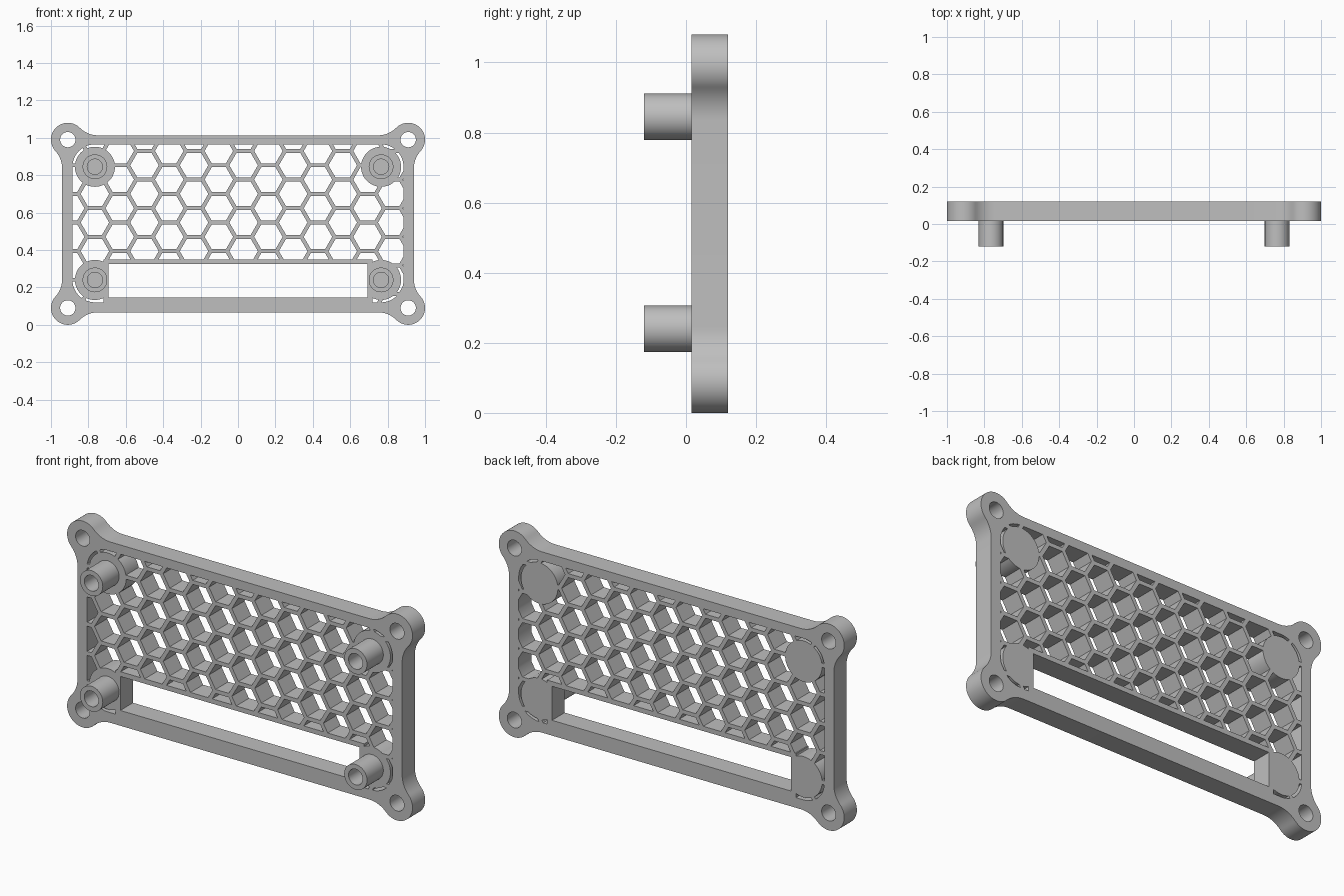
import bpy
import bmesh
from math import pi, cos, sin, atan2, sqrt, radians

if "Cube" in bpy.data.objects:
    bpy.data.objects.remove(bpy.data.objects["Cube"])

grey = bpy.data.materials.new("plain grey")
grey.use_nodes = True
grey.diffuse_color = (0.52, 0.52, 0.52, 1)
grey.node_tree.nodes["Principled BSDF"].inputs["Base Color"].default_value = grey.diffuse_color

MID = 0.54                      # height of the plate's centre
FRONT, BACK = 0.015, 0.12       # plate depth
POST_X, POST_Z = 0.765, (0.24, 0.845)


def arc(cx, cz, r, a0, a1, n):
    return [(cx + r * cos(a0 + (a1 - a0) * i / n),
             cz + r * sin(a0 + (a1 - a0) * i / n)) for i in range(n + 1)]


def circle(cx, cz, r, n=48, turn=0):
    return arc(cx, cz, r, turn, turn + 2 * pi, n)[:-1]


def box(x, z0, z1):
    return [(-x, z0), (x, z0), (x, z1), (-x, z1)]


def prisms(name, outlines, y0, y1):
    """Extrude flat outlines in the xz plane along y."""
    bm = bmesh.new()
    for pts in outlines:
        a = [bm.verts.new((x, y0, z)) for x, z in pts]
        b = [bm.verts.new((x, y1, z)) for x, z in pts]
        bm.faces.new(a)
        bm.faces.new(b[::-1])
        for i in range(len(a)):
            j = (i + 1) % len(a)
            bm.faces.new((a[j], a[i], b[i], b[j]))
    bmesh.ops.recalc_face_normals(bm, faces=bm.faces)
    mesh = bpy.data.meshes.new(name)
    bm.to_mesh(mesh)
    bm.free()
    mesh.materials.append(grey)
    ob = bpy.data.objects.new(name, mesh)
    bpy.context.collection.objects.link(ob)
    return ob


def carve(ob, cutter, operation="DIFFERENCE"):
    mod = ob.modifiers.new("carve", "BOOLEAN")
    mod.operation, mod.object, mod.solver = operation, cutter, "EXACT"
    dg = bpy.context.evaluated_depsgraph_get()
    result = bpy.data.meshes.new_from_object(ob.evaluated_get(dg))
    ob.modifiers.clear()
    ob.data = result
    bpy.data.objects.remove(cutter)


def smooth(ob):
    bpy.ops.object.select_all(action="DESELECT")
    ob.select_set(True)
    bpy.context.view_layer.objects.active = ob
    bpy.ops.object.shade_smooth_by_angle(angle=radians(30))


# Plate outline: one corner ear with two fillets, mirrored to all four
HX, HZ, EX, EZ, ER, R = 0.94, 0.473, 0.91, 0.45, 0.09, 0.14
a, b = HZ - EZ + R, HX - EX + R
dx, dz = sqrt((ER + R) ** 2 - a * a), sqrt((ER + R) ** 2 - b * b)
t1, t2 = atan2(-a, dx), atan2(-dz, b)
corner = (arc(EX - dx, HZ + R, R, -pi / 2, t1, 10)
          + arc(EX, EZ, ER, t1 + pi, t2, 32)[1:-1]
          + arc(HX + R, EZ - dz, R, t2 + pi, pi, 10))
side = corner + [(x, -z) for x, z in corner[::-1]]
outline = [(x, z + MID) for x, z in side + [(-x, z) for x, z in side[::-1]]]
plate = prisms("vent_plate", [outline], FRONT, BACK)

# Honeycomb openings across the window
PITCH, WALL, X0, Z0 = 0.153, 0.021, -0.50, 0.853
step = PITCH * sqrt(3) / 2
hexes = []
for col in range(-4, 13):
    for row in range(-7, 3):
        x = X0 + col * step
        z = Z0 + (row + (col % 2) / 2) * PITCH
        hexes.append(circle(x, z, (PITCH - WALL) / sqrt(3), 6))

# Window with rounded corners, concentric with the post pads
PAD, CORNER = 0.107, 0.12
window = []
for k, (sx, z) in enumerate([(1, POST_Z[1]), (-1, POST_Z[1]), (-1, POST_Z[0]), (1, POST_Z[0])]):
    window += arc(sx * POST_X, z, CORNER, k * pi / 2, (k + 1) * pi / 2, 12)
posts = [(s * POST_X, z) for s in (-1, 1) for z in POST_Z]
openings = prisms("openings", [window], -0.05, 0.2)
carve(openings, prisms("hex_cutter", hexes, -0.1, 0.25), "INTERSECT")
carve(openings, prisms("pads", [circle(x, z, PAD) for x, z in posts], -0.12, 0.27))
carve(openings, prisms("slot_border", [box(0.72, 0.09, 0.35)], -0.14, 0.29))
carve(plate, openings)

# Long slot and the ear screw holes
carve(plate, prisms("slot", [box(0.692, 0.147, 0.325)], -0.1, 0.3))
holes = [circle(sx * EX, MID + sz * EZ, 0.041, 32) for sx in (-1, 1) for sz in (-1, 1)]
carve(plate, prisms("ear_holes", holes, -0.1, 0.3))
smooth(plate)

# Hollow mounting posts on the front
names = ("lower_right", "upper_right", "lower_left", "upper_left")
for name, (x, z) in zip(names, posts):
    post = prisms(name + "_post", [circle(x, z, 0.066)], -0.12, FRONT + 0.01)
    carve(post, prisms("bore", [circle(x, z, 0.041, 32)], -0.2, 0.1))
    smooth(post)
